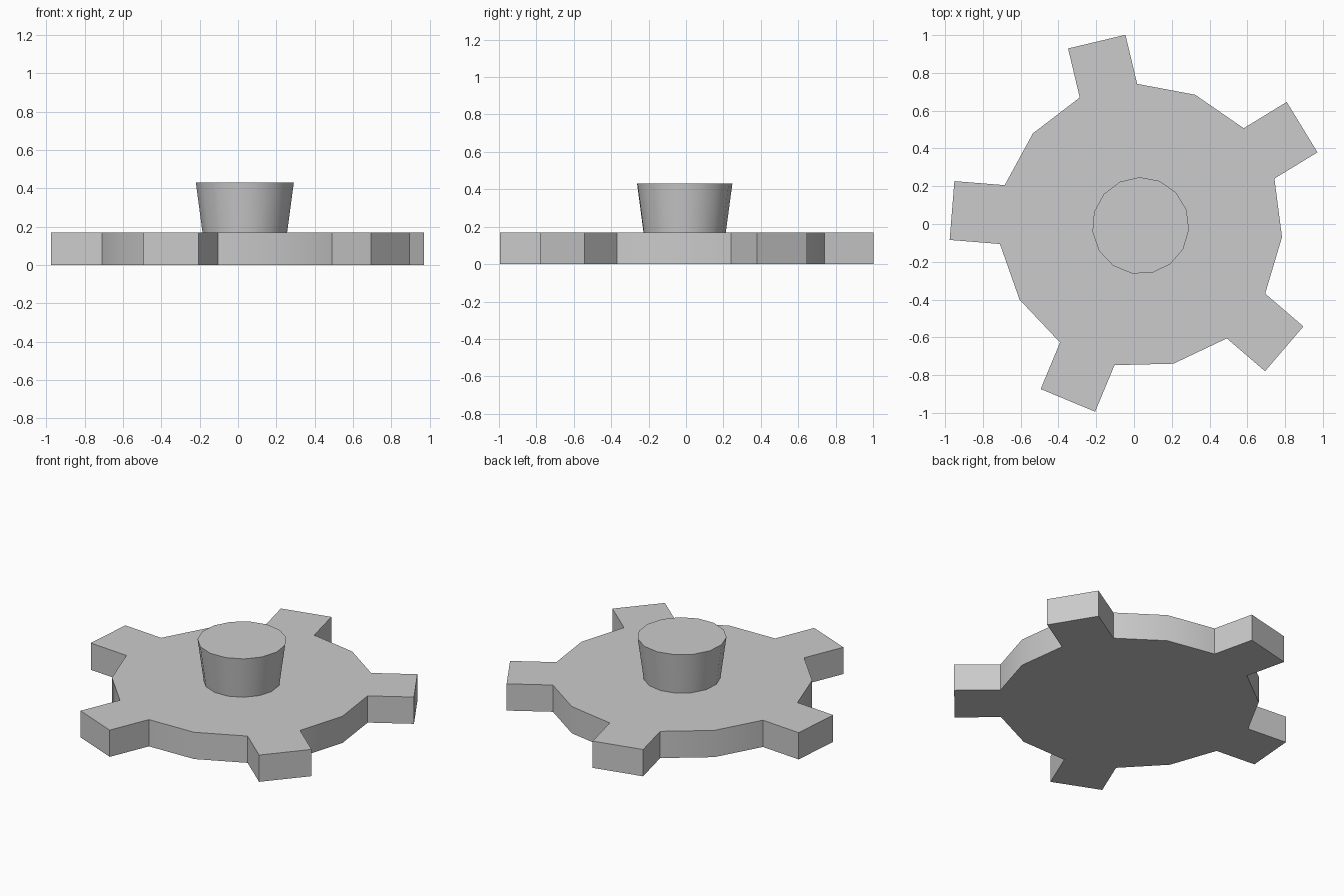
import bpy, bmesh, math
from mathutils import Vector

cube = bpy.data.objects.get("Cube")
if cube:
    bpy.data.objects.remove(cube, do_unlink=True)

SIDES = 15
CENTRE = Vector((0.035, -0.009, 0))
PHASE = math.radians(-4.6)
PLATE_R, PLATE_H = 0.751, 0.17
TOOTH_REACH = 0.267
HUB_LOW, HUB_TOP, HUB_Z = 0.222, 0.257, 0.43

grey = bpy.data.materials.new("plain grey")
grey.use_nodes = True
colour = (0.6, 0.6, 0.6, 1)
grey.diffuse_color = colour
grey.node_tree.nodes["Principled BSDF"].inputs["Base Color"].default_value = colour


def ring(bm, radius, z):
    """Regular ring of vertices around the wheel axis."""
    points = []
    for i in range(SIDES):
        a = PHASE + math.tau * i / SIDES
        points.append(bm.verts.new(CENTRE + Vector((radius * math.cos(a), radius * math.sin(a), z))))
    return points


def bridge(bm, low, high):
    """Quads between two rings, returned in order."""
    faces = []
    for i in range(SIDES):
        j = (i + 1) % SIDES
        faces.append(bm.faces.new((low[i], low[j], high[j], high[i])))
    return faces


bm = bmesh.new()

# Plate and flared hub as one closed shell
bottom = ring(bm, PLATE_R, 0)
rim = ring(bm, PLATE_R, PLATE_H)
hub_base = ring(bm, HUB_LOW, PLATE_H)
hub_top = ring(bm, HUB_TOP, HUB_Z)
bm.faces.new(bottom[::-1])
walls = bridge(bm, bottom, rim)
bridge(bm, rim, hub_base)
bridge(bm, hub_base, hub_top)
bm.faces.new(hub_top)

# Every third wall is pulled straight out into a tooth
bm.normal_update()
for wall in walls[1::3]:
    push = wall.normal * TOOTH_REACH
    tip = bmesh.ops.extrude_discrete_faces(bm, faces=[wall])["faces"][0]
    bmesh.ops.translate(bm, verts=tip.verts, vec=push)

bmesh.ops.recalc_face_normals(bm, faces=bm.faces)
mesh = bpy.data.meshes.new("toothed_wheel")
bm.to_mesh(mesh)
bm.free()
mesh.materials.append(grey)
wheel = bpy.data.objects.new("toothed_wheel", mesh)
bpy.context.collection.objects.link(wheel)

# Soft round sides, crisp corners
bpy.ops.object.select_all(action="DESELECT")
wheel.select_set(True)
bpy.context.view_layer.objects.active = wheel
bpy.ops.object.shade_smooth_by_angle(angle=math.radians(30))
